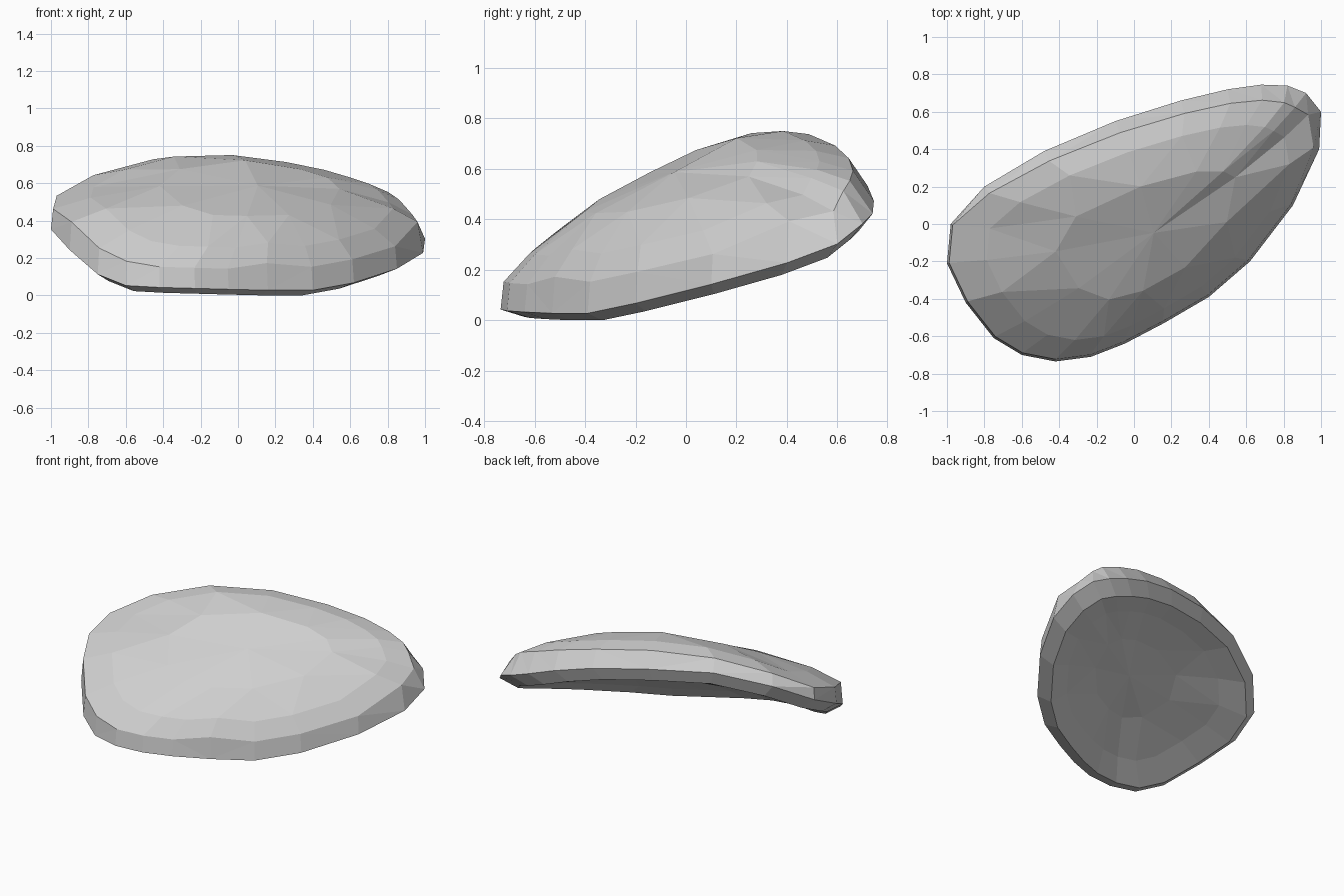
import bpy, bmesh
from mathutils import Vector

if "Cube" in bpy.data.objects:
    bpy.data.objects.remove(bpy.data.objects["Cube"])

# Rim outline, counter-clockwise: x, y, upper crease height, lower edge height
RIM = [
    (-1.00, -0.21, .47, .36), (-.90, -.42, .40, .25), (-.75, -.61, .26, .12),
    (-.60, -.70, .19, .06), (-.42, -.735, .16, .05), (-.23, -.71, .155, .045),
    (-.05, -.64, .15, .04), (.16, -.53, .18, .035), (.40, -.39, .16, .035),
    (.62, -.20, .20, .075), (.85, .10, .27, .15), (.99, .40, .40, .235),
    (1.00, .60, .44, .31), (.92, .70, .52, .39), (.82, .74, .56, .43),
    (.68, .745, .60, .48), (.50, .72, .65, .54), (.25, .66, .70, .60),
    (-.10, .55, .745, .645), (-.48, .39, .735, .66), (-.80, .20, .65, .58),
    (-.98, .00, .54, .46)]
N = len(RIM)
TILT = Vector((.34, -.28, .89)).normalized()   # normal of the tilted plate


def average(points):
    return sum(points, Vector()) / len(points)


def shrink(points, t, lift):
    """Scale a loop toward its centre and move it along the plate normal."""
    c = average(points)
    return [c + (p - c) * t + TILT * lift for p in points]


# Upper crease leans inward on the back side, outline is the lower edge
lower = [Vector((x, y, zl)) for x, y, zu, zl in RIM]
crease = []
for i, (x, y, zu, zl) in enumerate(RIM):
    a, b = lower[i - 1], lower[(i + 1) % N]
    out = Vector((b.y - a.y, a.x - b.x, 0)).normalized()
    lean = .012 + .085 * max(0, out.dot(Vector((.5, .87, 0))))
    crease.append(Vector((x, y, zu)) - out * lean)
bottom = shrink(lower, .90, -.06)

bm = bmesh.new()


def add_loop(points):
    return [bm.verts.new(p) for p in points]


def bridge(a, b):
    """Join two loops; b may have half as many points as a."""
    n, m = len(a), len(b)
    if n == m:
        for i in range(n):
            j = (i + 1) % n
            bm.faces.new((a[i], a[j], b[j], b[i]))
    else:
        for k in range(m):
            i, j = 2 * k, (k + 1) % m
            bm.faces.new((a[i], a[i + 1], b[k]))
            bm.faces.new((a[i + 1], b[j], b[k]))
            bm.faces.new((a[i + 1], a[(i + 2) % n], b[j]))


def cap(loop, centre):
    c = bm.verts.new(centre)
    for i in range(len(loop)):
        bm.faces.new((loop[i], loop[(i + 1) % len(loop)], c))


def surface(edge, base, height, power, steps):
    """Domed facets from an edge loop up to a centre point."""
    prev = edge
    for t, stride in steps:
        ring = add_loop(shrink(base, t, height * (1 - t ** power))[::stride])
        bridge(prev, ring)
        prev = ring
    cap(prev, average(base) + TILT * height)


# Rim bands, domed top, hollow underside
v_crease, v_lower, v_bottom = add_loop(crease), add_loop(lower), add_loop(bottom)
bridge(v_bottom, v_lower)
bridge(v_lower, v_crease)
surface(v_crease, crease, .20, 2.6, [(.83, 1), (.5, 2)])
surface(v_bottom, bottom, .10, 2.2, [(.78, 1), (.42, 2)])

bmesh.ops.triangulate(bm, faces=[f for f in bm.faces if len(f.verts) > 3])
bmesh.ops.recalc_face_normals(bm, faces=bm.faces)
zmin = min(v.co.z for v in bm.verts)
for v in bm.verts:
    v.co.z -= zmin

mesh = bpy.data.meshes.new("curved_shell")
bm.to_mesh(mesh)
bm.free()
shell = bpy.data.objects.new("curved_shell", mesh)
bpy.context.collection.objects.link(shell)

# Single plain colour
grey = bpy.data.materials.new("light_grey")
grey.diffuse_color = (.63, .63, .63, 1)
grey.use_nodes = True
grey.node_tree.nodes["Principled BSDF"].inputs["Base Color"].default_value = grey.diffuse_color
mesh.materials.append(grey)
